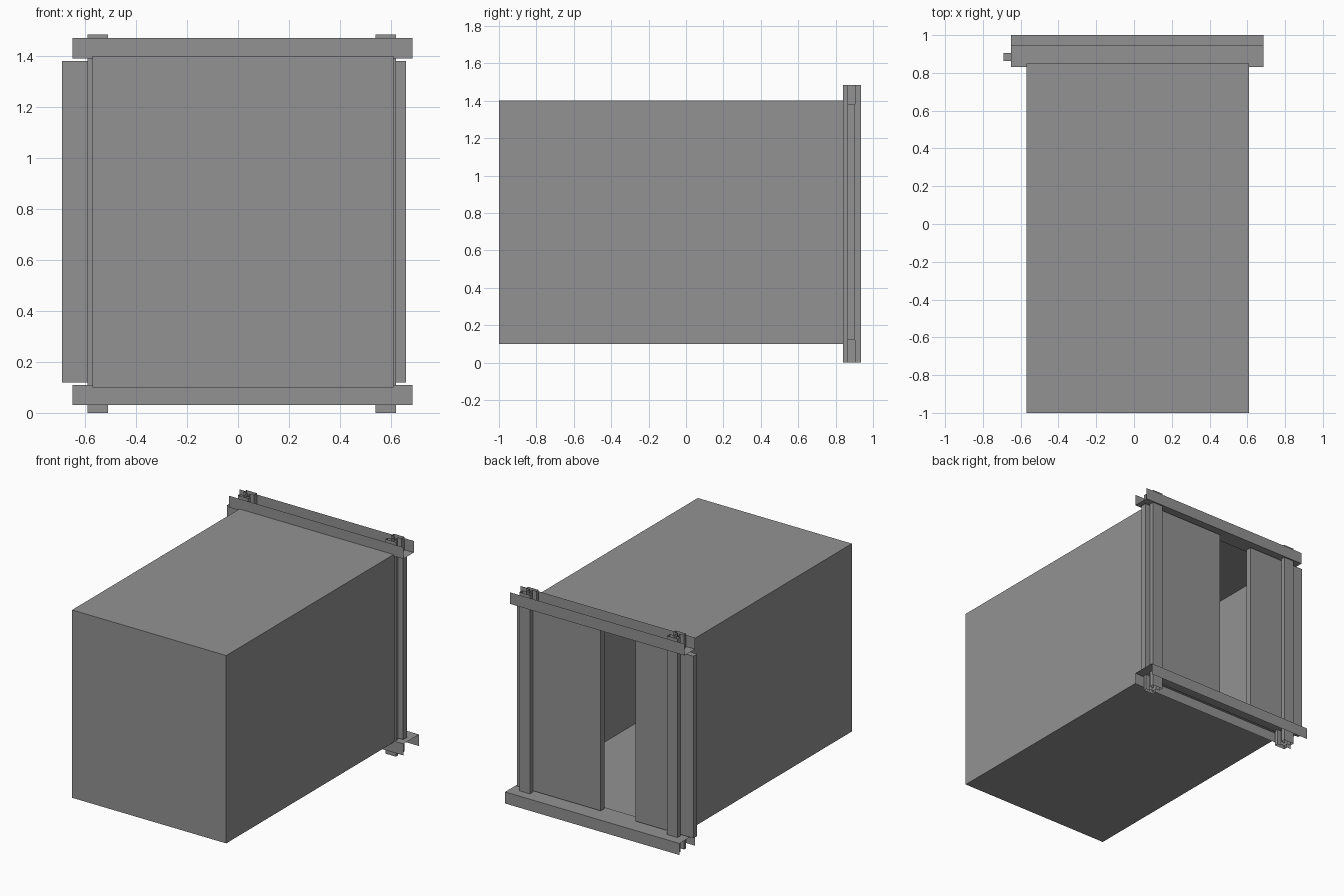
import bpy

cube = bpy.data.objects.get("Cube")
if cube:
    bpy.data.objects.remove(cube, do_unlink=True)

grey = bpy.data.materials.new("mid_grey")
grey.use_nodes = True
colour = (0.29, 0.29, 0.29, 1)
grey.diffuse_color = colour
grey.node_tree.nodes["Principled BSDF"].inputs["Base Color"].default_value = colour


def make(name, verts, faces):
    mesh = bpy.data.meshes.new(name)
    mesh.from_pydata(verts, [], faces)
    mesh.materials.append(grey)
    obj = bpy.data.objects.new(name, mesh)
    bpy.context.collection.objects.link(obj)
    return obj


def box(name, xs, ys, zs, open_back=False):
    verts = [(x, y, z) for z in zs for y in ys for x in xs]
    faces = [(0, 2, 3, 1), (4, 5, 7, 6), (0, 1, 5, 4), (1, 3, 7, 5), (2, 0, 4, 6)]
    if not open_back:
        faces.append((3, 2, 6, 7))
    return make(name, verts, faces)


def sheet(name, section, start, end, closed=False):
    """Sweep a thin section from start to end; section maps a run value to points."""
    a, b = section(start), section(end)
    n = len(a)
    faces = [(i, (i + 1) % n, n + (i + 1) % n, n + i) for i in range(n if closed else n - 1)]
    return make(name, a + b, faces)


# Cabin shell, open at the doorway
box("cabin_shell", (-0.57, 0.61), (-1, 0.85), (0.10, 1.40), open_back=True)

# Sliding doors, partly open
DOOR_Y = (0.863, 0.904)
for name, xs in (("left_door", (0.02, 0.66)), ("right_door", (-0.69, -0.245))):
    box(name, xs, DOOR_Y, (0.12, 1.38))

# Sheet channels above and below the doors
for name, back, web_z, lip_z in (("top_rail", 0.945, 1.39, 1.47),
                                 ("bottom_rail", 1.0, 0.11, 0.03)):
    path = [(0.83, lip_z), (0.83, web_z), (back, web_z), (back, lip_z)]
    sheet(name, lambda x: [(x, y, z) for y, z in path], -0.65, 0.685)

# Open-ended posts: two flanges joined by a narrow web through the door track
for name, x0, x1 in (("left_post", 0.54, 0.62), ("right_post", -0.59, -0.51)):
    half = [(x1, 0.84), (x1, DOOR_Y[0]), (x1 - 0.03, DOOR_Y[0]),
            (x1 - 0.03, DOOR_Y[1]), (x1, DOOR_Y[1]), (x1, 0.935)]
    outline = half + [(x0 + x1 - x, y) for x, y in reversed(half)]
    sheet(name, lambda z: [(x, y, z) for x, y in outline], 0, 1.485, closed=True)
